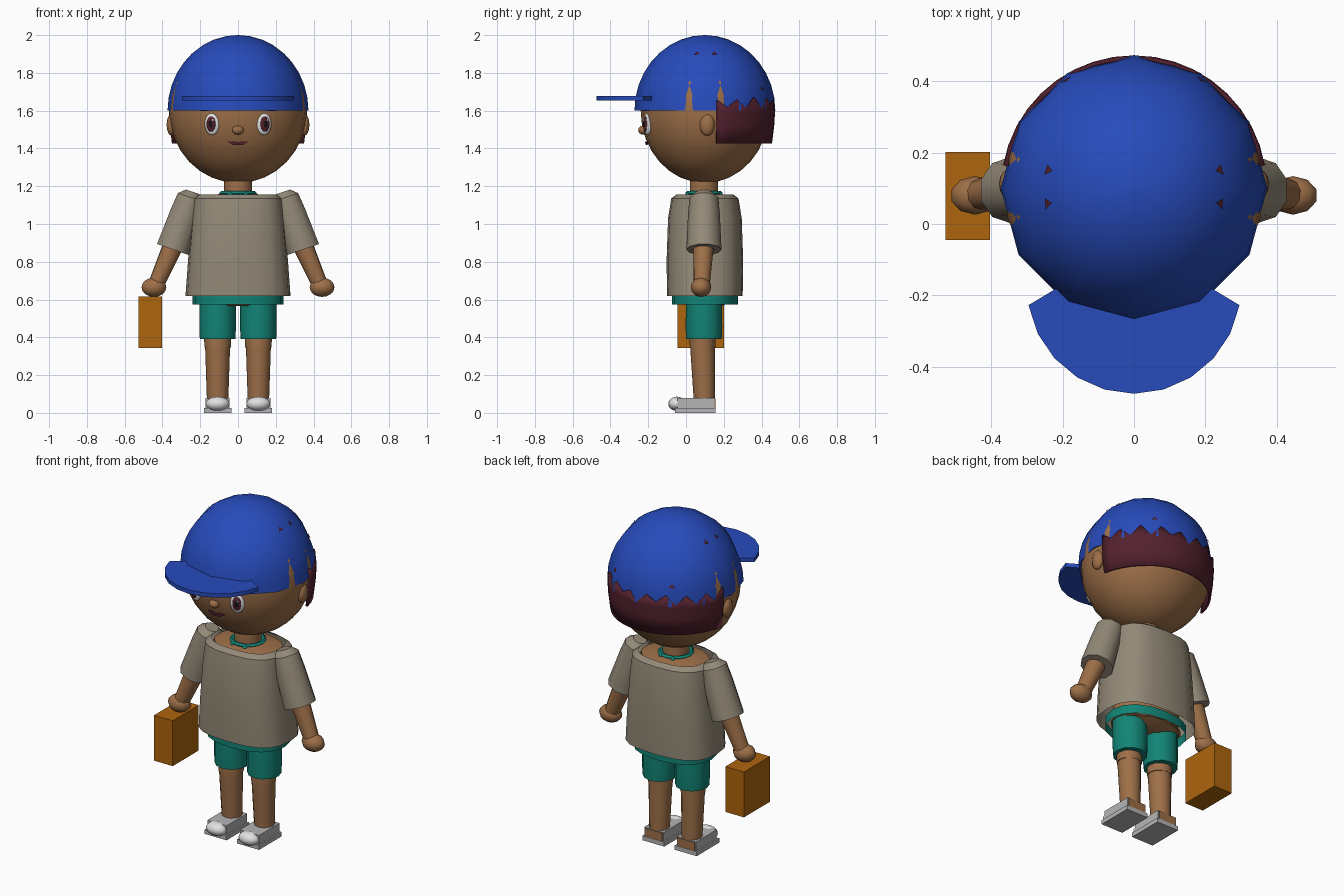
import bpy, bmesh, random
from math import sin, cos, pi, radians
from mathutils import Vector, Matrix

random.seed(4)
if "Cube" in bpy.data.objects:
    bpy.data.objects.remove(bpy.data.objects["Cube"], do_unlink=True)


def material(name, r, g, b):
    m = bpy.data.materials.new(name)
    m.use_nodes = True
    m.diffuse_color = (r, g, b, 1)
    node = m.node_tree.nodes["Principled BSDF"]
    node.inputs["Base Color"].default_value = (r, g, b, 1)
    node.inputs["Roughness"].default_value = 0.8
    return m


SKIN = material("brown skin", .34, .16, .065)
SHIRT = material("taupe cloth", .29, .25, .185)
TEAL = material("teal cloth", .006, .23, .18)
BLUE = material("blue cap", .02, .07, .5)
HAIR = material("maroon hair", .085, .015, .027)
GREY = material("grey shoe", .46, .46, .47)
WHITE = material("white", .75, .75, .76)
BLACK = material("black", .01, .008, .01)
ORANGE = material("orange case", .42, .13, .004)


def finish(name, bm, mat, smooth=40, recalc=True):
    if recalc:
        bmesh.ops.recalc_face_normals(bm, faces=bm.faces)
    mesh = bpy.data.meshes.new(name)
    bm.to_mesh(mesh)
    bm.free()
    mesh.materials.append(mat)
    ob = bpy.data.objects.new(name, mesh)
    bpy.context.collection.objects.link(ob)
    if smooth:
        bpy.ops.object.select_all(action='DESELECT')
        ob.select_set(True)
        bpy.context.view_layer.objects.active = ob
        bpy.ops.object.shade_smooth_by_angle(angle=radians(smooth))
    return ob


def skin_rings(name, rings, mat, caps=True, closed=True, smooth=40):
    """Bridge rows of points into a surface."""
    bm = bmesh.new()
    rows = [[bm.verts.new(p) for p in ring] for ring in rings]
    n = len(rows[0])
    for a, b in zip(rows, rows[1:]):
        for i in range(n if closed else n - 1):
            j = (i + 1) % n
            bm.faces.new((a[i], a[j], b[j], b[i]))
    if caps:
        bm.faces.new(rows[0])
        bm.faces.new(rows[-1])
    return finish(name, bm, mat, smooth)


def oval(cx, cy, z, rx, ry, n, power=2):
    pts = []
    for i in range(n):
        c, s = cos(2 * pi * i / n), sin(2 * pi * i / n)
        x = abs(c) ** (2 / power) * (1 if c > 0 else -1)
        y = abs(s) ** (2 / power) * (1 if s > 0 else -1)
        pts.append((cx + rx * x, cy + ry * y, z))
    return pts


def loft(name, sections, mat, n=16, power=2, **kw):
    return skin_rings(name, [oval(*s, n, power) for s in sections], mat, **kw)


def limb(name, p0, p1, profile, mat, n=10):
    """Tapered tube; profile holds (position along axis, radius)."""
    p0, p1 = Vector(p0), Vector(p1)
    q = (p1 - p0).to_track_quat('Z', 'Y')
    rings = [[p0.lerp(p1, t) + q @ Vector(p) for p in oval(0, 0, 0, r, r, n)]
             for t, r in profile]
    return skin_rings(name, rings, mat)


def ball(name, loc, radii, mat, u=16, v=10, turn=0):
    bm = bmesh.new()
    m = (Matrix.Translation(loc) @ Matrix.Rotation(turn, 4, 'Z')
         @ Matrix.Diagonal((*radii, 1)))
    bmesh.ops.create_uvsphere(bm, u_segments=u, v_segments=v, radius=1, matrix=m)
    return finish(name, bm, mat, 60)


def box(name, lo, hi, mat):
    bm = bmesh.new()
    lo, hi = Vector(lo), Vector(hi)
    m = Matrix.Translation((lo + hi) / 2) @ Matrix.Diagonal((*(hi - lo), 1))
    bmesh.ops.create_cube(bm, size=1, matrix=m)
    return finish(name, bm, mat, 0)


def slab(name, outline, offset, mat):
    """Flat outline thickened along an offset."""
    offset = Vector(offset)
    return skin_rings(name, [outline, [Vector(p) + offset for p in outline]],
                      mat, smooth=30)


# Head and cap
CY = .1
ball("head", (0, CY, 1.6), (.365, .34, .383), SKIN, 24, 16)


def cap_point(az, el, scale=1.0):
    az, el = radians(az), radians(el)
    return Vector((.373 * scale * cos(el) * cos(az),
                   CY + .373 * scale * cos(el) * sin(az),
                   1.6 + .4 * scale * sin(el)))


skin_rings("cap_crown", [[cap_point(30 * i, el) for i in range(12)]
                         for el in (0, 10, 20, 30, 40, 50, 60, 70, 80, 89)],
           BLUE, smooth=60)
brim = [(.3 * cos(radians(a)), -.175 - .3 * sin(radians(a)), 1.653)
        for a in range(10, 171, 16)]
slab("cap_brim", brim + [(0, -.05, 1.653)], (0, 0, .024), BLUE)

# Hair band with a ragged top, and tufts showing through the cap
N = 18
band = []
for z, r in ((1.425, .355), (1.52, .367), (1.6, .372), (None, .369)):
    row = []
    for i in range(N + 1):
        a = radians(10 + 160 * i / N)
        top = (1.615 if i % 2 else 1.665) + random.uniform(-.012, .012)
        row.append((r * cos(a), CY + r * sin(a), z or top))
    band.append(row)
hair = skin_rings("hair_band", band, HAIR, caps=False, closed=False)
solid = hair.modifiers.new("thickness", 'SOLIDIFY')
solid.thickness = .012
solid.offset = -1

bm = bmesh.new()
for side in (0, 1):
    for az, el, d in ((12, 49, 3.5), (-10, 49, 3.5), (58, 17, 3)):
        tri = [(az - d, el - d / 2), (az + d, el - d / 3), (az, el + d * .7)]
        bm.faces.new([bm.verts.new(cap_point(180 - a if side else a, e, 1.004))
                      for a, e in (tri[::-1] if side else tri)])
finish("hair_tufts", bm, HAIR, 0, recalc=False)

# Face
ball("nose", (0, -.227, 1.497), (.031, .026, .024), SKIN, 12, 8)
lips = [(-.055, 1.436), (-.02, 1.438), (0, 1.431), (.02, 1.438), (.055, 1.436),
        (.025, 1.419), (-.025, 1.419)]
slab("mouth", [(x, -.217 + abs(x) * .2, z) for x, z in lips], (0, .009, 0), HAIR)

# Torso
loft("shirt", [(0, CY, .62, .278, .2), (0, CY, .8, .265, .203),
               (0, CY, 1.03, .247, .195), (0, CY, 1.135, .238, .178),
               (0, CY, 1.157, .205, .15)], SHIRT, 20, 2.7, caps=False)
loft("body", [(0, CY, .59, .2, .15), (0, CY, 1.1, .21, .155),
              (0, CY, 1.14, .205, .15), (0, CY, 1.162, .08, .08)], SKIN, 16)
loft("neck", [(0, .095, 1.13, .075, .075), (0, .095, 1.26, .075, .075)], SKIN, 12)
loft("necklace", [(0, .095, 1.15, .09, .09), (0, .095, 1.162, .1, .1),
                  (0, .095, 1.174, .09, .09), (0, .095, 1.165, .07, .07)],
     TEAL, 16, caps=False)
loft("waistband", [(0, CY, .575, .24, .175), (0, CY, .63, .24, .175)],
     TEAL, 16, 2.3, caps=False)
loft("shorts_seat", [(0, CY, .565, .1, .09), (0, CY, .6, .215, .155)], SKIN, 16)

# Parts that repeat on both sides
for s, side in ((1, "left_"), (-1, "right_")):
    # Ear, eye and brow
    ball(side + "ear", (s * .352, .112, 1.525), (.026, .04, .058), SKIN, 12, 8)
    turn = s * .35
    out = Vector((s * sin(.35), -cos(.35), 0))
    eye = Vector((s * .138, -.203, 1.53))
    ball(side + "eye_white", eye, (.041, .018, .06), WHITE, turn=turn)
    ball(side + "iris", eye + out * .012, (.026, .011, .041), HAIR, turn=turn)
    ball(side + "pupil", eye + out * .02, (.011, .006, .019), BLACK, 10, 6, turn)
    ball(side + "eye_glint", eye + out * .023 + Vector((.012, 0, .02)),
         (.006, .005, .008), WHITE, 8, 6)
    slab(side + "brow", [(s * .13, -.236, 1.6), (s * .2, -.205, 1.598),
                         (s * .2, -.205, 1.612), (s * .13, -.236, 1.615)],
         (0, .009, 0), HAIR)
    for y in (.01, .18):
        ball(side + "bead", (s * .04, y, 1.155), (.014, .014, .014), TEAL, 8, 6)

    # Arm
    limb(side + "sleeve", (s * .25, .095, 1.14), (s * .345, .095, .865),
         [(-.11, .04), (0, .076), (.3, .084), (1, .093)], SHIRT)
    limb(side + "arm", (s * .32, .095, .94), (s * .435, .083, .675),
         [(0, .058), (1, .043)], SKIN)
    ball(side + "hand", (s * .445, .08, .665), (.069, .054, .051), SKIN, 10, 8)

    # Leg
    x = s * .108
    loft(side + "shorts_leg", [(x, .095, .39, .094, .094),
                               (x, .095, .45, .097, .097),
                               (x, .095, .605, .097, .095)], TEAL, 12)
    loft(side + "thigh", [(x, .088, .345, .07, .068),
                          (x, .09, .56, .075, .072)], SKIN, 12)
    loft(side + "shin", [(x, .098, .05, .056, .056),
                         (x, .088, .35, .066, .066)], SKIN, 12)

    # Shoe with an open heel
    box(side + "sole", (x - .073, -.058, 0), (x + .073, .157, .026), GREY)
    box(side + "shoe_upper", (x - .064, -.045, .02), (x + .064, .15, .08), GREY)
    box(side + "heel", (x - .057, .147, .026), (x + .057, .155, .076), SKIN)
    ball(side + "shoe_toe", (x, -.048, .048), (.063, .046, .038), WHITE, 16, 10)

# Carried case
box("case", (-.527, -.045, .343), (-.403, .201, .616), ORANGE)
